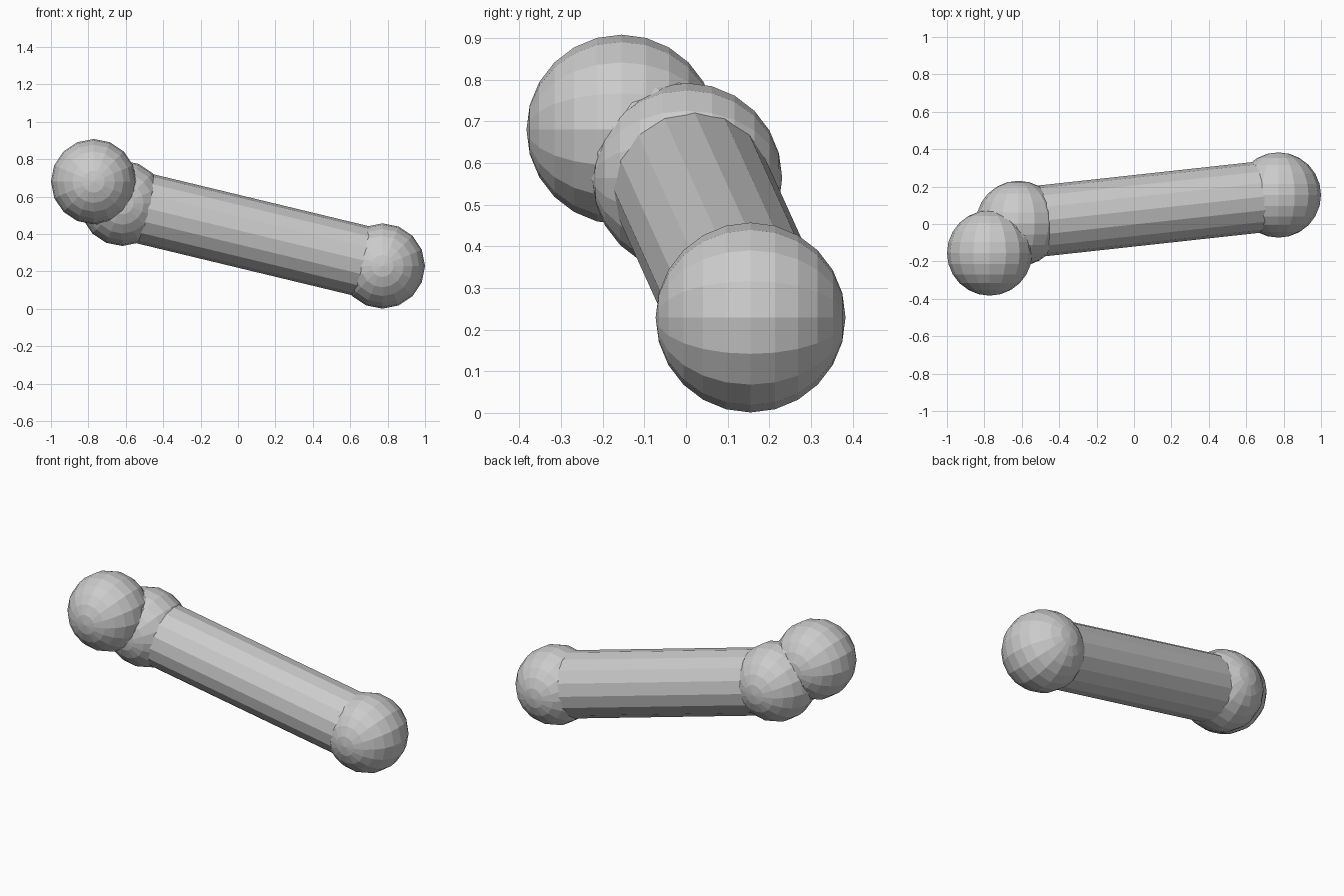
import bpy
from math import pi
from mathutils import Vector

if "Cube" in bpy.data.objects:
    bpy.data.objects.remove(bpy.data.objects["Cube"])

BALL_R = 0.228
ROD_R = 0.19

# Joint positions along the bent chain
tip = Vector((-0.772, -0.155, 0.68))
elbow = Vector((-0.618, 0.003, 0.564))
base = Vector((0.772, 0.155, 0.229))


def ball(name, centre):
    bpy.ops.mesh.primitive_uv_sphere_add(segments=16, ring_count=12, radius=BALL_R,
                                         location=centre, rotation=(pi / 2, 0, 0))
    bpy.context.object.name = name


def rod(name, a, b):
    d = b - a
    bpy.ops.mesh.primitive_cylinder_add(vertices=16, radius=ROD_R, depth=d.length,
                                        location=(a + b) / 2,
                                        rotation=d.to_track_quat('Z', 'Y').to_euler())
    bpy.context.object.name = name


# Low-poly balls at the joints
ball("tip_ball", tip)
ball("elbow_ball", elbow)
ball("base_ball", base)

# Rods joining the balls
rod("short_rod", tip, elbow)
rod("long_rod", elbow, base)
